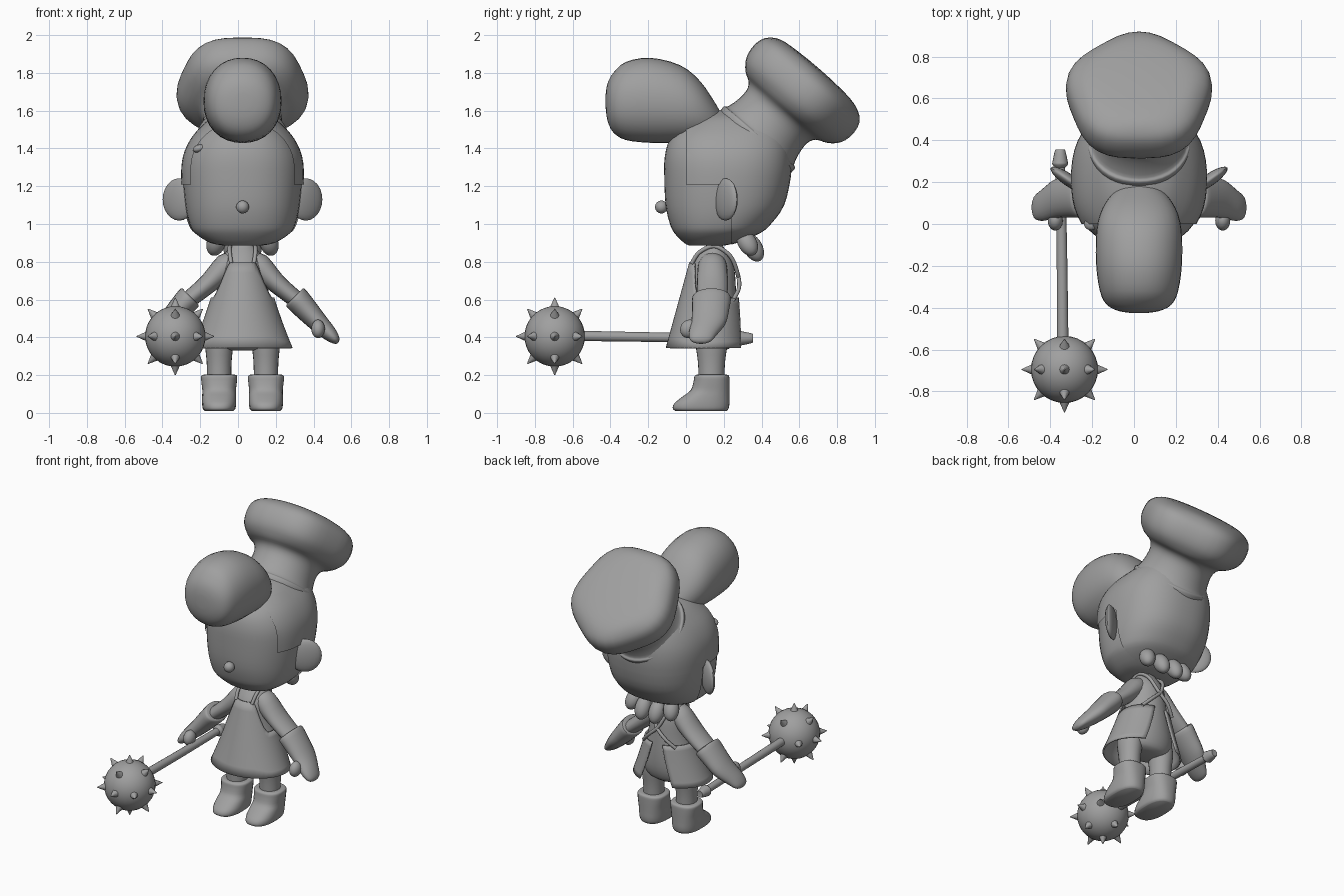
import bpy, bmesh, math
from mathutils import Vector, Matrix, Euler

if "Cube" in bpy.data.objects:
    bpy.data.objects.remove(bpy.data.objects["Cube"])

CX = 0.024  # symmetry plane of the figure
GREY = (0.35, 0.35, 0.35, 1)
grey = bpy.data.materials.new("plain grey")
grey.use_nodes = True
grey.diffuse_color = GREY
grey.node_tree.nodes["Principled BSDF"].inputs["Base Color"].default_value = GREY
X, Y, Z = Vector((1, 0, 0)), Vector((0, 1, 0)), Vector((0, 0, 1))
meshes = []


def finish(name, bm):
    bmesh.ops.recalc_face_normals(bm, faces=bm.faces)
    me = bpy.data.meshes.new(name)
    bm.to_mesh(me)
    bm.free()
    ob = bpy.data.objects.new(name, me)
    bpy.context.collection.objects.link(ob)
    me.materials.append(grey)
    meshes.append(ob)
    return ob


def spline(rows, steps):
    """Catmull-Rom interpolation of rows of numbers."""
    rows = [Vector(r) for r in rows]
    out = []
    for i in range(len(rows) - 1):
        p0, p1, p2 = rows[max(i - 1, 0)], rows[i], rows[i + 1]
        p3 = rows[min(i + 2, len(rows) - 1)]
        for s in range(steps):
            t = s / steps
            out.append(p1 + (p2 - p0) * (t / 2) + (2 * p0 - 5 * p1 + 4 * p2 - p3) * (t * t / 2)
                       + (3 * p1 - p0 - 3 * p2 + p3) * (t ** 3 / 2))
    return out + [rows[-1]]


def loft_bm(rows, a=X, b=Y, n=32, power=2.0, steps=3, lobes=None):
    """Skin through sections (x, y, z, radius along a, radius along b)."""
    bm = bmesh.new()
    rings = []
    for r in spline(rows, steps):
        ring = []
        for k in range(n):
            t = 2 * math.pi * k / n
            c, s = math.cos(t), math.sin(t)
            m = (abs(c) ** power + abs(s) ** power) ** (-1 / power)
            m *= lobes(t, r[3]) if lobes else 1
            ring.append(bm.verts.new(Vector(r[:3]) + a * (c * m * r[3]) + b * (s * m * r[4])))
        rings.append(ring)
    for lo, hi in zip(rings, rings[1:]):
        for k in range(n):
            bm.faces.new((lo[k], lo[(k + 1) % n], hi[(k + 1) % n], hi[k]))
    bm.faces.new(rings[0])
    bm.faces.new(rings[-1])
    return bm


def loft(name, rows, **kw):
    return finish(name, loft_bm(rows, **kw))


def ball(name, pos, size, rot=(0, 0, 0), seg=20):
    bm = bmesh.new()
    m = Matrix.LocRotScale(Vector(pos), Euler(rot), Vector(size))
    bmesh.ops.create_uvsphere(bm, u_segments=seg, v_segments=seg // 2 + 2, radius=1, matrix=m)
    return finish(name, bm)


# Head: sections given as height, front, back, half width
HEAD = [(.885, .02, .2, .09), (.9, -.01, .26, .17), (.95, -.06, .38, .25), (1.0, -.085, .44, .28),
        (1.1, -.108, .51, .303), (1.25, -.115, .545, .315), (1.36, -.112, .55, .305),
        (1.45, -.085, .54, .265), (1.52, -.02, .52, .205), (1.57, .06, .46, .14), (1.6, .16, .34, .05)]


def head_rows(grow):
    return [(CX, (f + k) / 2, z, w + grow, (k - f) / 2 + grow) for z, f, k, w in HEAD]


loft("head", head_rows(0), n=48, power=2.4)

# Hair cap: shell over the head, trimmed along straight hairlines
bm = loft_bm(head_rows(.01), n=48, power=2.4)
for co, no in (((0, 0, 0), Y), ((0, .24, 0), Y), ((0, 0, 1.21), Z)):
    bmesh.ops.bisect_plane(bm, geom=bm.verts[:] + bm.edges[:] + bm.faces[:], plane_co=co, plane_no=no)
bare = [f for f in bm.faces
        if f.calc_center_median().y < (0 if f.calc_center_median().z > 1.21 else .24)]
bmesh.ops.delete(bm, geom=bare, context='FACES')
finish("hair_cap", bm)

# Big rolled quiff over the forehead: depth, bottom, top, half width
QUIFF = [(-.425, 1.61, 1.69, .04), (-.415, 1.545, 1.745, .1), (-.385, 1.485, 1.8, .155),
         (-.32, 1.445, 1.857, .187), (-.19, 1.43, 1.88, .205), (-.03, 1.43, 1.84, .203),
         (.075, 1.44, 1.756, .175), (.155, 1.46, 1.64, .115), (.2, 1.5, 1.56, .04)]
loft("hair_quiff", [(CX, y, (t + b) / 2, w, (t - b) / 2) for y, b, t, w in QUIFF], b=Z, power=2.15)

# Curls at the nape, hair clip, nose and ears
for side in (-1, 1):
    ball("nape_curl_inner", (CX + side * .052, .355, .875), (.05, .05, .08), (.5, 0, 0))
    ball("nape_curl_outer", (CX + side * .14, .325, .9), (.05, .05, .075), (.5, side * -.3, 0))
    ball("ear", (CX + side * .335, .21, 1.13), (.105, .03, .112), (0, 0, side * .6))
ball("hair_clip", (-.205, .0, 1.4), (.035, .03, .02), (0, -.3, 0))
ball("nose", (CX, -.13, 1.09), (.034, .034, .034))

# Puffed cook's hat, tilted backwards: radius, distance along its axis
axis, across = Vector((0, .653, .755)), Vector((0, .755, -.653))
HAT = [(.23, -.08), (.247, -.02), (.25, .02), (.234, .032), (.217, .09), (.213, .16), (.235, .205),
       (.29, .235), (.335, .285), (.352, .35), (.342, .42), (.3, .465), (.23, .49), (.1, .5), (.01, .502)]
base = Vector((CX, .375, 1.445))
loft("cook_hat", [(*(base + axis * t), r * .98, r) for r, t in HAT], b=across, n=40,
     lobes=lambda t, r: 1 + .035 * math.sin(5 * t) * max(0, min(1, (r - .23) / .08)))

# Torso
loft("torso", [(CX, .14, .33, .07, .06), (CX, .14, .35, .15, .1), (CX, .14, .42, .185, .125),
               (CX, .14, .52, .17, .13), (CX, .14, .64, .138, .125), (CX, .14, .77, .118, .115),
               (CX, .145, .84, .095, .08), (CX, .15, .885, .06, .045), (CX, .15, .91, .05, .04)])

# Apron: flared sheet, high bib at the front, open at the back
bm = bmesh.new()
COLS, LEVELS = 44, 8
grid = []
for i in range(COLS + 1):
    u = i / COLS * 2 - 1
    bib = max(0, min(1, (.42 - abs(u)) / .22))
    top = .61 + .19 * bib * bib * (3 - 2 * bib)
    col = []
    for j in range(LEVELS + 1):
        f = j / LEVELS
        z = .345 + (top - .345) * f
        ang = u * math.radians(152 + 14 * f)
        k = (z - .345) / .455
        rx, ry, cy = .265 - .19 * k + .04 * k * k, .212 - .09 * k, .105 + .035 * k
        col.append(bm.verts.new((CX + rx * math.sin(ang), cy - ry * math.cos(ang), z)))
    grid.append(col)
for c0, c1 in zip(grid, grid[1:]):
    for j in range(LEVELS):
        bm.faces.new((c0[j], c1[j], c1[j + 1], c0[j + 1]))
apron = finish("apron", bm)
apron.modifiers.new("thickness", 'SOLIDIFY').thickness = .01

for s in (-1, 1):
    # Straps over the shoulders, crossing at the back
    cu = bpy.data.curves.new("apron_strap", 'CURVE')
    cu.dimensions = '3D'
    cu.bevel_depth = .011
    path = spline([(.06, .03, .79), (.068, .07, .85), (.066, .15, .882), (.055, .235, .83),
                   (.01, .275, .73), (-.06, .28, .66), (-.12, .25, .6)], 5)
    sp = cu.splines.new('POLY')
    sp.points.add(len(path) - 1)
    for pt, p in zip(sp.points, path):
        pt.co = (CX + s * p.x, p.y, p.z, 1)
    cu.materials.append(grey)
    bpy.context.collection.objects.link(bpy.data.objects.new("apron_strap", cu))

    # Sleeve, mitten and thumb
    perp = Vector((s * .7, 0, .714))
    loft("arm", [(CX + s * x, .14, z, ra, rb) for x, z, ra, rb in
                 ((.03, .82, .04, .05), (.08, .785, .066, .075), (.17, .695, .054, .082),
                  (.24, .635, .048, .08), (.31, .58, .045, .075))], a=perp, n=20)
    loft("mitten", [(CX + s * x, y, z, ra, rb) for x, y, z, ra, rb in
                    ((.275, .135, .615, .06, .09), (.285, .135, .605, .068, .103),
                     (.34, .13, .545, .062, .098), (.4, .12, .48, .052, .092),
                     (.46, .09, .42, .04, .075), (.495, .08, .385, .024, .055),
                     (.505, .08, .372, .008, .02))], a=perp, n=24)
    ball("thumb", (CX + s * .4, .015, .445), (.036, .045, .05), (-.5, 0, 0))

    # Leg and boot
    bx = CX + s * .124
    loft("leg", [(bx, .135, .18, .064, .068), (bx, .135, .27, .066, .072),
                 (bx, .135, .37, .075, .085), (bx, .135, .42, .07, .08)], n=24)
    loft("boot", [(bx, (f + b) / 2, z, w, (b - f) / 2) for z, f, b, w in
                  ((.01, -.055, .215, .075), (.022, -.07, .225, .086), (.05, -.062, .23, .09),
                   (.085, -.02, .23, .09), (.12, .025, .23, .089), (.165, .04, .23, .094),
                   (.195, .045, .228, .095), (.203, .06, .215, .08))], n=28, power=2.5)

# Spiked mace: shaft, pommel, ball and spikes
loft("mace_shaft", [(-.34, -.58, .408, .027, .027), (-.345, -.1, .4, .025, .025),
                    (-.353, .3, .395, .023, .023)], b=Z, n=16)
loft("mace_pommel", [(-.353, y, .395, r, r) for y, r in ((.27, .024), (.285, .037), (.3, .036), (.35, .025), (.355, .018))],
     b=Z, n=16)
hub = Vector((-.332, -.695, .405))
ball("mace_ball", hub, (.16, .16, .16), seg=32)
bm = bmesh.new()
for x in (-1, 0, 1):
    for y in (-1, 0, 1):
        for z in (-1, 0, 1):
            d = Vector((x, y, z))
            if abs(x) + abs(y) + abs(z) not in (1, 2) or d == Y:
                continue
            d.normalize()
            m = Matrix.Translation(hub + d * .175) @ d.to_track_quat('Z', 'Y').to_matrix().to_4x4()
            bmesh.ops.create_cone(bm, cap_ends=True, segments=12, radius1=.029, radius2=.002,
                                  depth=.06, matrix=m)
finish("mace_spikes", bm)

# Smooth shading with crisp rims
bpy.ops.object.select_all(action='DESELECT')
for ob in meshes:
    ob.select_set(True)
bpy.context.view_layer.objects.active = meshes[0]
bpy.ops.object.shade_smooth_by_angle(angle=math.radians(45))
